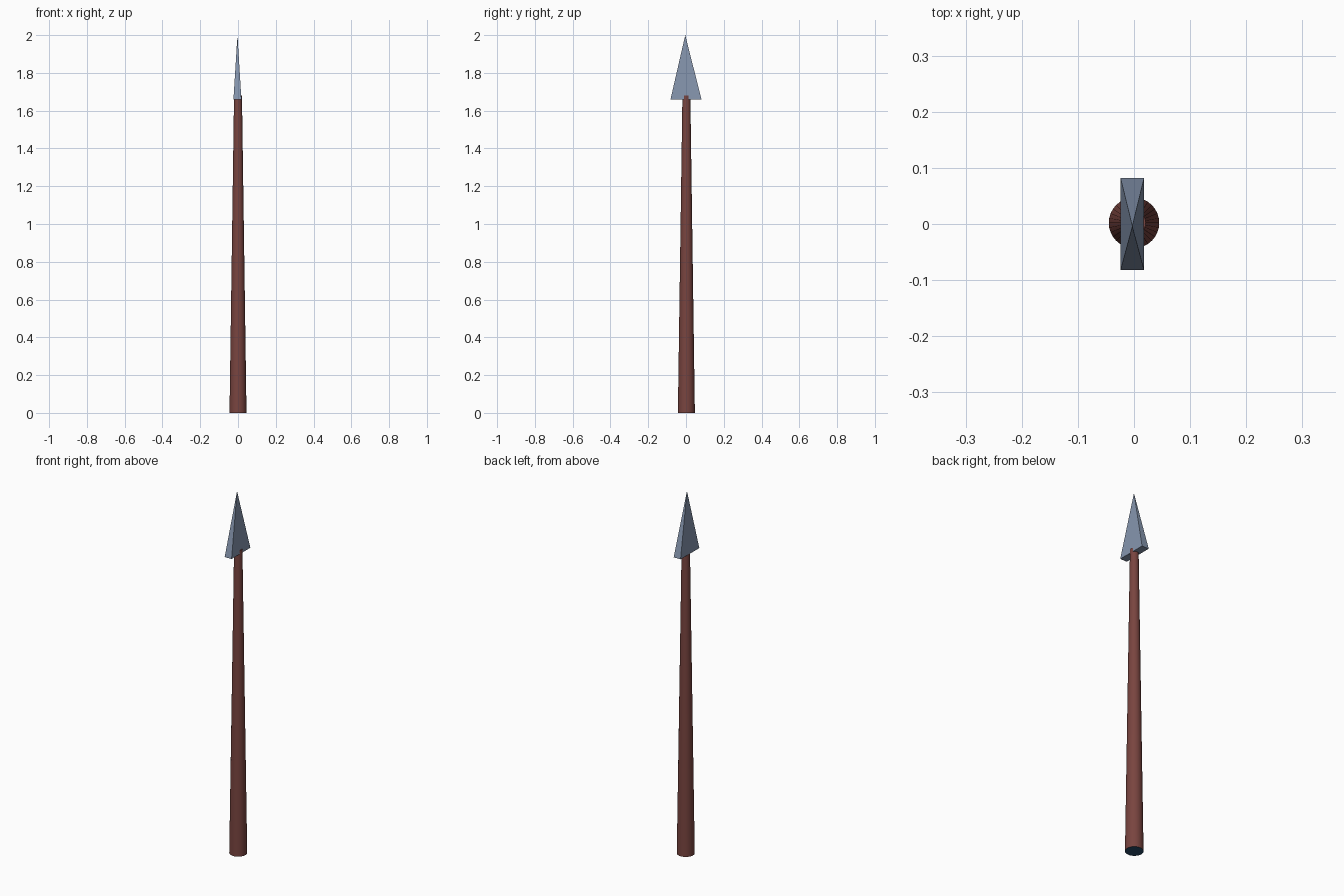
import bpy, bmesh

if "Cube" in bpy.data.objects:
    bpy.data.objects.remove(bpy.data.objects["Cube"])


def material(name, rgb):
    m = bpy.data.materials.new(name)
    m.diffuse_color = (*rgb, 1.0)
    m.use_nodes = True
    m.node_tree.nodes["Principled BSDF"].inputs["Base Color"].default_value = m.diffuse_color
    return m


wood = material("dark red wood", (0.19, 0.058, 0.05))
steel = material("blue grey steel", (0.235, 0.30, 0.42))
navy = material("navy butt", (0.02, 0.07, 0.14))

# Tapered round shaft, slightly sunk into the head, with a coloured butt face
SHAFT_TOP = 1.68
bpy.ops.mesh.primitive_cone_add(vertices=32, radius1=0.045, radius2=0.021,
                                depth=SHAFT_TOP, location=(0, 0.002, SHAFT_TOP / 2))
shaft = bpy.context.object
shaft.name = "shaft"
shaft.data.materials.append(wood)
shaft.data.materials.append(navy)
for p in shaft.data.polygons:
    p.material_index = 1 if p.normal.z < -0.9 else 0
bpy.ops.object.shade_smooth_by_angle()

# Spear head: flat four-sided pyramid with a closed base
bm = bmesh.new()
cx, hx, hy, z0 = -0.003, 0.021, 0.082, 1.66
base = [bm.verts.new((cx + sx * hx, sy * hy, z0))
        for sx, sy in ((-1, -1), (1, -1), (1, 1), (-1, 1))]
tip = bm.verts.new((cx, -0.004, 2.0))
bm.faces.new(base)
for i in range(4):
    bm.faces.new((base[i], base[(i + 1) % 4], tip))
bmesh.ops.recalc_face_normals(bm, faces=bm.faces)
mesh = bpy.data.meshes.new("spear_head")
bm.to_mesh(mesh)
bm.free()
mesh.materials.append(steel)
head = bpy.data.objects.new("spear_head", mesh)
bpy.context.collection.objects.link(head)
